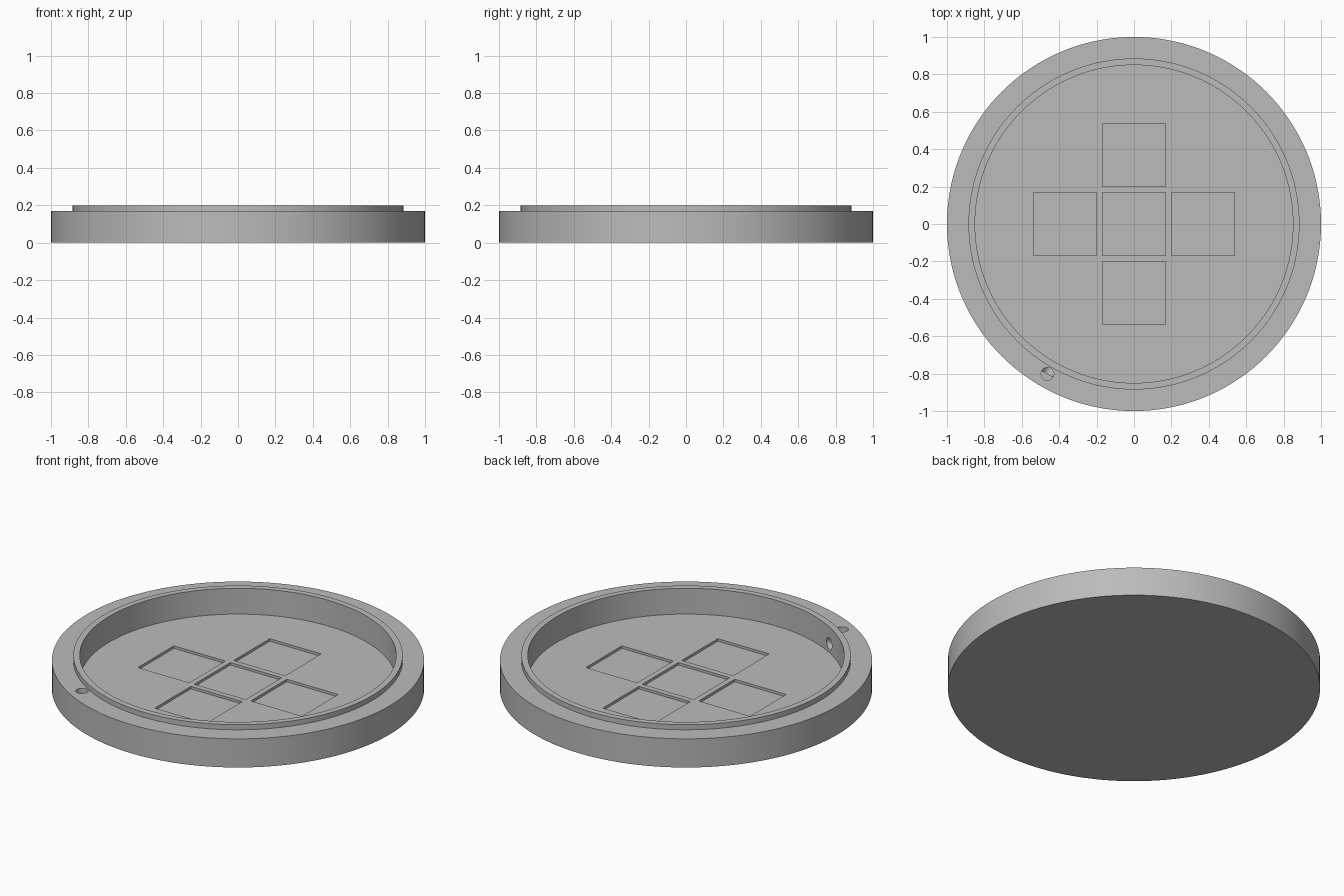
import bpy, bmesh, math
from mathutils import Matrix, Vector

if "Cube" in bpy.data.objects:
    bpy.data.objects.remove(bpy.data.objects["Cube"])

RIM, LIP_OUT, LIP_IN = 1.0, 0.885, 0.85
RIM_Z, LIP_Z, FLOOR_Z = 0.17, 0.2, 0.047
POCKET, PITCH, POCKET_DEPTH = 0.337, 0.37, 0.015
HOLE_R, HOLE_DIST, HOLE_Z = 0.034, 0.925, 0.10

grey = bpy.data.materials.new("plain grey")
grey.use_nodes = True
colour = (0.5, 0.5, 0.5, 1)
grey.diffuse_color = colour
grey.node_tree.nodes["Principled BSDF"].inputs["Base Color"].default_value = colour


def make_object(name, bm):
    bmesh.ops.recalc_face_normals(bm, faces=bm.faces)
    mesh = bpy.data.meshes.new(name)
    bm.to_mesh(mesh)
    bm.free()
    mesh.materials.append(grey)
    obj = bpy.data.objects.new(name, mesh)
    bpy.context.collection.objects.link(obj)
    return obj


def lathe(name, profile, steps=144):
    """Revolve an (r, z) profile that starts and ends on the axis."""
    bm = bmesh.new()
    verts = [bm.verts.new((r, 0, z)) for r, z in profile]
    edges = [bm.edges.new(pair) for pair in zip(verts, verts[1:])]
    bmesh.ops.spin(bm, geom=verts + edges, cent=(0, 0, 0), axis=(0, 0, 1),
                   angle=math.tau, steps=steps)
    bmesh.ops.remove_doubles(bm, verts=bm.verts, dist=0.0001)
    # merge the flat fans into single discs
    hubs = [v for v in bm.verts if math.hypot(v.co.x, v.co.y) < 0.001]
    bmesh.ops.dissolve_verts(bm, verts=hubs)
    return make_object(name, bm)


def box_cutter(name, size, location):
    bm = bmesh.new()
    matrix = Matrix.Translation(location) @ Matrix.Diagonal((*size, 1))
    bmesh.ops.create_cube(bm, size=1, matrix=matrix)
    return make_object(name, bm)


def rod_cutter(name, start, end):
    bm = bmesh.new()
    start, end = Vector(start), Vector(end)
    turn = (end - start).to_track_quat('Z', 'Y').to_matrix().to_4x4()
    bmesh.ops.create_cone(bm, cap_ends=True, segments=32, radius1=HOLE_R,
                          radius2=HOLE_R, depth=(end - start).length,
                          matrix=Matrix.Translation((start + end) / 2) @ turn)
    return make_object(name, bm)


# round dish with stepped lip and flat floor
dish = lathe("round_dish", [(0, 0), (RIM, 0), (RIM, RIM_Z), (LIP_OUT, RIM_Z),
                            (LIP_OUT, LIP_Z), (LIP_IN, LIP_Z),
                            (LIP_IN, FLOOR_Z), (0, FLOOR_Z)])

# five square pockets in a cross
cutters = []
for i, j in [(0, 0), (1, 0), (-1, 0), (0, 1), (0, -1)]:
    cutters.append(box_cutter("pocket_cutter",
                              (POCKET, POCKET, 2 * POCKET_DEPTH),
                              (i * PITCH, j * PITCH, FLOOR_Z)))

# cable channel: down through the rim, then inward through the wall
out = Vector((math.cos(math.radians(240)), math.sin(math.radians(240)), 0))
bend = out * HOLE_DIST + Vector((0, 0, HOLE_Z))
cutters.append(rod_cutter("rim_hole_cutter", bend, bend + Vector((0, 0, 0.15))))
cutters.append(rod_cutter("wall_hole_cutter", bend, bend - out * 0.2))

for cutter in cutters:
    cutter.hide_render = True
    mod = dish.modifiers.new(cutter.name, 'BOOLEAN')
    mod.operation, mod.solver, mod.object = 'DIFFERENCE', 'EXACT', cutter

# apply the cuts and drop the cutters
bpy.context.view_layer.objects.active = dish
for mod in list(dish.modifiers):
    bpy.ops.object.modifier_apply(modifier=mod.name)
for cutter in cutters:
    bpy.data.objects.remove(cutter)

bpy.ops.object.select_all(action='DESELECT')
dish.select_set(True)
bpy.ops.object.shade_smooth_by_angle(angle=math.radians(30))
